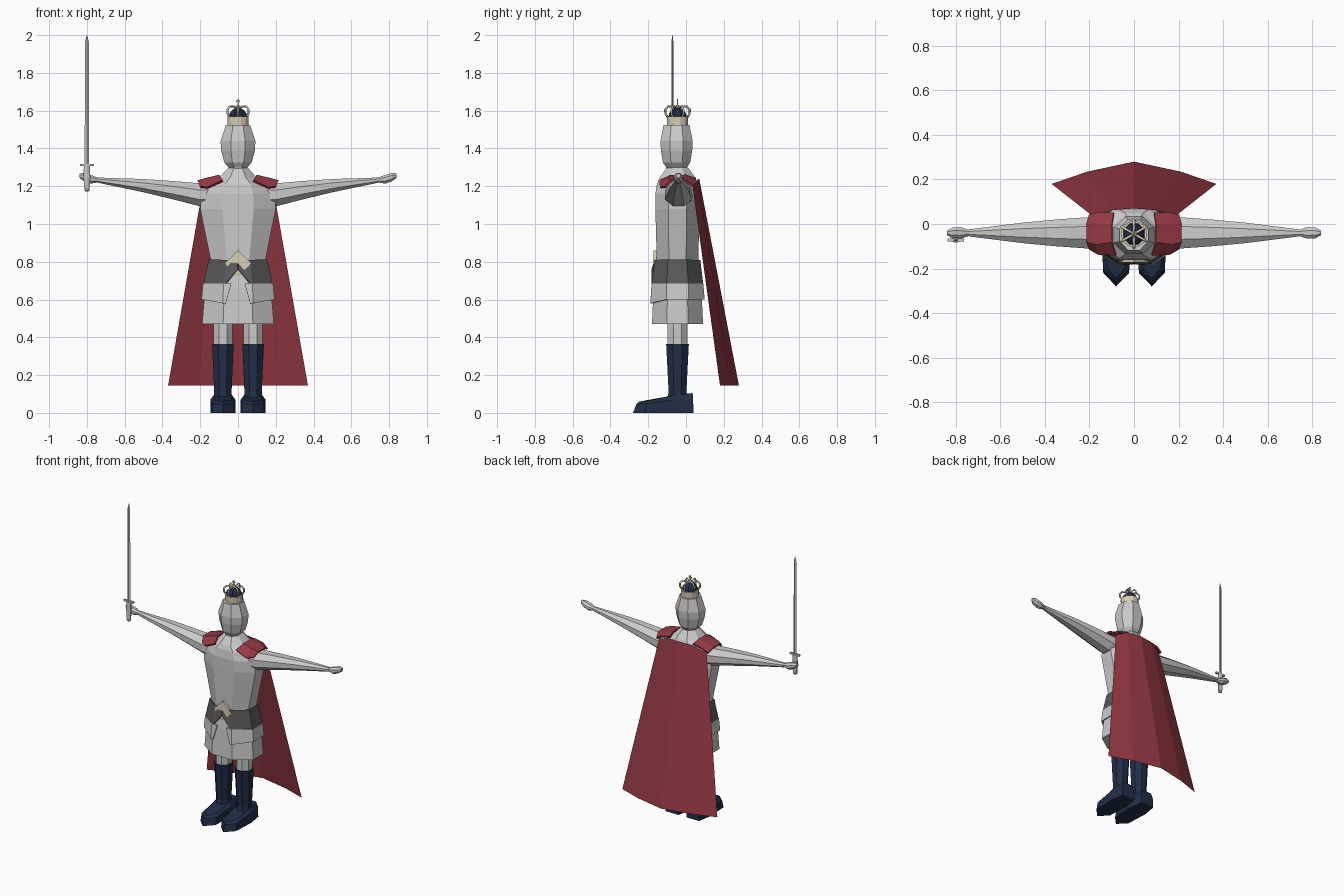
import bpy, math

if "Cube" in bpy.data.objects:
    bpy.data.objects.remove(bpy.data.objects["Cube"])

def mat(name, *c):
    m = bpy.data.materials.new(name)
    m.diffuse_color = (*c, 1)
    m.use_nodes = True
    m.node_tree.nodes["Principled BSDF"].inputs["Base Color"].default_value = m.diffuse_color
    return m

RED = mat("red", .30, .04, .055)
NAVY = mat("navy", .015, .028, .065)
CREAM = mat("cream", .70, .62, .48)
DARK = mat("dark_grey", .10, .10, .10)
CY = -.045  # depth of the body axis

def finish(name, verts, faces, m=None, mirror=False, thick=0):
    me = bpy.data.meshes.new(name)
    me.from_pydata(verts, [], faces)
    ob = bpy.data.objects.new(name, me)
    bpy.context.collection.objects.link(ob)
    if m:
        me.materials.append(m)
    if thick:
        s = ob.modifiers.new("thick", 'SOLIDIFY')
        s.thickness = thick
        s.offset = 0
    if mirror:
        ob.modifiers.new("mirror", 'MIRROR')
    return ob

def loft(name, rings, m=None, mirror=False, closed=True, thick=0):
    """Skin between rings of points; closed rings also get end caps."""
    n = len(rings[0])
    verts = [p for r in rings for p in r]
    faces = []
    for i in range(len(rings) - 1):
        for j in range(n if closed else n - 1):
            k = (j + 1) % n
            faces.append((i*n + j, i*n + k, (i+1)*n + k, (i+1)*n + j))
    if closed:
        faces += [tuple(range(n))[::-1], tuple(range((len(rings) - 1)*n, len(rings)*n))]
    return finish(name, verts, faces, m, mirror, thick)

def oct_ring(z, hx, hy, cx=0, cy=CY, n=8):
    """Octagon with flat sides to front and side; hx, hy are half-widths."""
    c = math.cos(math.pi / n)
    a = [-math.pi/2 + (i + .5)*2*math.pi/n for i in range(n)]
    return [(cx + hx/c*math.cos(t), cy + hy/c*math.sin(t), z) for t in a]

def x_ring(x, z, hy, hz, cy=-.04):
    return [(x, p[0], p[1]) for p in oct_ring(0, hy, hz, cy, z)]

def box(name, loc, size, m=None):
    x, y, z = loc
    a, b, c = (s/2 for s in size)
    q = [(-a, -b), (a, -b), (a, b), (-a, b)]
    return loft(name, [[(x+u, y+v, z+w) for u, v in q] for w in (-c, c)], m)

# Tunic with flared skirt and sloping shoulders
loft("tunic", [oct_ring(*r) for r in [
    (.47, .19, .135), (.66, .175, .127), (.81, .145, .11), (1.08, .20, .117),
    (1.16, .195, .117), (1.215, .16, .108), (1.245, .10, .095), (1.30, .05, .055)]])

# Head
loft("head", [oct_ring(z, hx, hy, 0, -.05) for z, hx, hy in [
    (1.28, .05, .055), (1.30, .05, .055), (1.325, .072, .072), (1.39, .09, .083),
    (1.44, .092, .085), (1.525, .064, .068)]])

# Arms with tapered sleeves and small hands
loft("arm", [x_ring(*r) for r in [
    (.10, 1.15, .07, .065), (.21, 1.156, .07, .06), (.35, 1.18, .06, .048),
    (.5, 1.203, .046, .035), (.74, 1.232, .016, .014)]], mirror=True)
loft("hand", [x_ring(*r) for r in [
    (.735, 1.232, .012, .011), (.78, 1.237, .026, .023), (.815, 1.248, .024, .022),
    (.84, 1.256, .01, .012)]], mirror=True)

# Legs and boots
loft("leg", [oct_ring(z, .05, .053, .08) for z in (.34, .55)], mirror=True)
loft("boot_shaft", [oct_ring(z, hx, hy, .08) for z, hx, hy in [
    (.05, .05, .06), (.11, .046, .047), (.365, .057, .06)]], NAVY, True)
sole = [(-.05, .04), (.05, .04), (.066, -.06), (.058, -.22), (0, -.28), (-.058, -.22), (-.066, -.06)]
lift = [.07, .07, .07, .05, .045, .05, .07]
top = [.105, .105, .095, .065, .06, .065, .095]
loft("boot_foot", [
    [(.08 + x, y, 0) for x, y in sole],
    [(.08 + x, y*.94, h) for (x, y), h in zip(sole, lift)],
    [(.08 + x*.72, y*.88, h) for (x, y), h in zip(sole, top)]], NAVY, True)

# Belt: a band open at the front, its lower edge rising to a notch
def band(z, hx, hy, gap, zgap=None):
    r = oct_ring(z, hx, hy)
    e = zgap if zgap else z
    return [(gap, CY - hy, e)] + r + [(-gap, CY - hy, e)]

loft("belt", [band(.81, .152, .117, .001), band(.67, .182, .134, .001, .76)],
     DARK, closed=False, thick=.008)

# Hip plates under the belt, sloping to the front
hip_low = [(x, y, .60 - .02*(abs(x) < .1 and y < 0))
           for x, y, z in band(.60, .19, .14, .065)]
loft("hip_plates", [band(.685, .182, .133, .035), hip_low], closed=False, thick=.008)

# Diamond buckle
d = [(-.07, 0), (0, -.07), (.07, 0), (0, .07)]
loft("buckle", [[(x, y, .79 + z) for x, z in d] for y in (-.172, -.152)][::-1], CREAM)

# Cape: wide sheet falling backwards
loft("cape", [
    [(-.185, .035, 1.20), (-.10, .062, 1.235), (0, .07, 1.24), (.10, .062, 1.235), (.185, .035, 1.20)],
    [(-.37, .18, .145), (-.21, .235, .145), (0, .28, .145), (.21, .235, .145), (.37, .18, .145)]],
    RED, closed=False)

# Shoulder pads joining the cape
loft("shoulder_pad", [
    [(.08, -.138, 1.228), (.098, -.08, 1.255), (.098, 0, 1.255), (.09, .05, 1.24)],
    [(.16, -.134, 1.192), (.17, -.09, 1.238), (.17, 0, 1.238), (.16, .05, 1.225)],
    [(.20, -.11, 1.195), (.212, -.08, 1.226), (.212, 0, 1.226), (.20, .04, 1.20)]],
    RED, True, closed=False, thick=.012)

# Crown: band, cap, arches, orb and cross
loft("crown_band", [oct_ring(1.522, .055, .055, n=12), oct_ring(1.568, .057, .057, n=12)], CREAM)
loft("crown_cap", [oct_ring(z, r, r) for z, r in
     [(1.56, .048), (1.585, .045), (1.605, .03), (1.615, .01)]], NAVY)
arch = [(.052, 1.565), (.064, 1.585), (.065, 1.605), (.05, 1.623), (.028, 1.622), (0, 1.612)]
cu = bpy.data.curves.new("crown_arches", 'CURVE')
cu.dimensions = '3D'
cu.bevel_depth = .006
cu.bevel_resolution = 0
cu.materials.append(CREAM)
for i in range(6):
    t = math.radians(30 + 60*i)
    s = cu.splines.new('POLY')
    s.points.add(len(arch) - 1)
    for p, (r, z) in zip(s.points, arch):
        p.co = (r*math.cos(t), CY + r*math.sin(t), z, 1)
bpy.context.collection.objects.link(bpy.data.objects.new("crown_arches", cu))
loft("crown_orb", [oct_ring(z, r, r) for z, r in
     [(1.608, .006), (1.619, .013), (1.631, .006)]], CREAM)
box("cross_upright", (0, CY, 1.645), (.007, .007, .036), CREAM)
box("cross_bar", (0, CY, 1.65), (.022, .007, .007), CREAM)

# Sword held upright in the right hand
SX, SY = -.80, -.072
loft("sword_blade", [[(SX - w, SY, z), (SX, SY - t, z), (SX + w, SY, z), (SX, SY + t, z)]
     for z, w, t in [(1.30, .012, .006), (1.965, .010, .005), (2.0, .001, .001)]])
box("sword_guard", (SX, SY, 1.312), (.074, .014, .012))
loft("sword_grip", [oct_ring(z, r, .011, SX, SY) for z, r in
     [(1.19, .014), (1.25, .018), (1.31, .016)]])
loft("sword_pommel", [oct_ring(z, r, r*.8, SX, SY) for z, r in
     [(1.172, .008), (1.18, .014), (1.195, .012)]])
